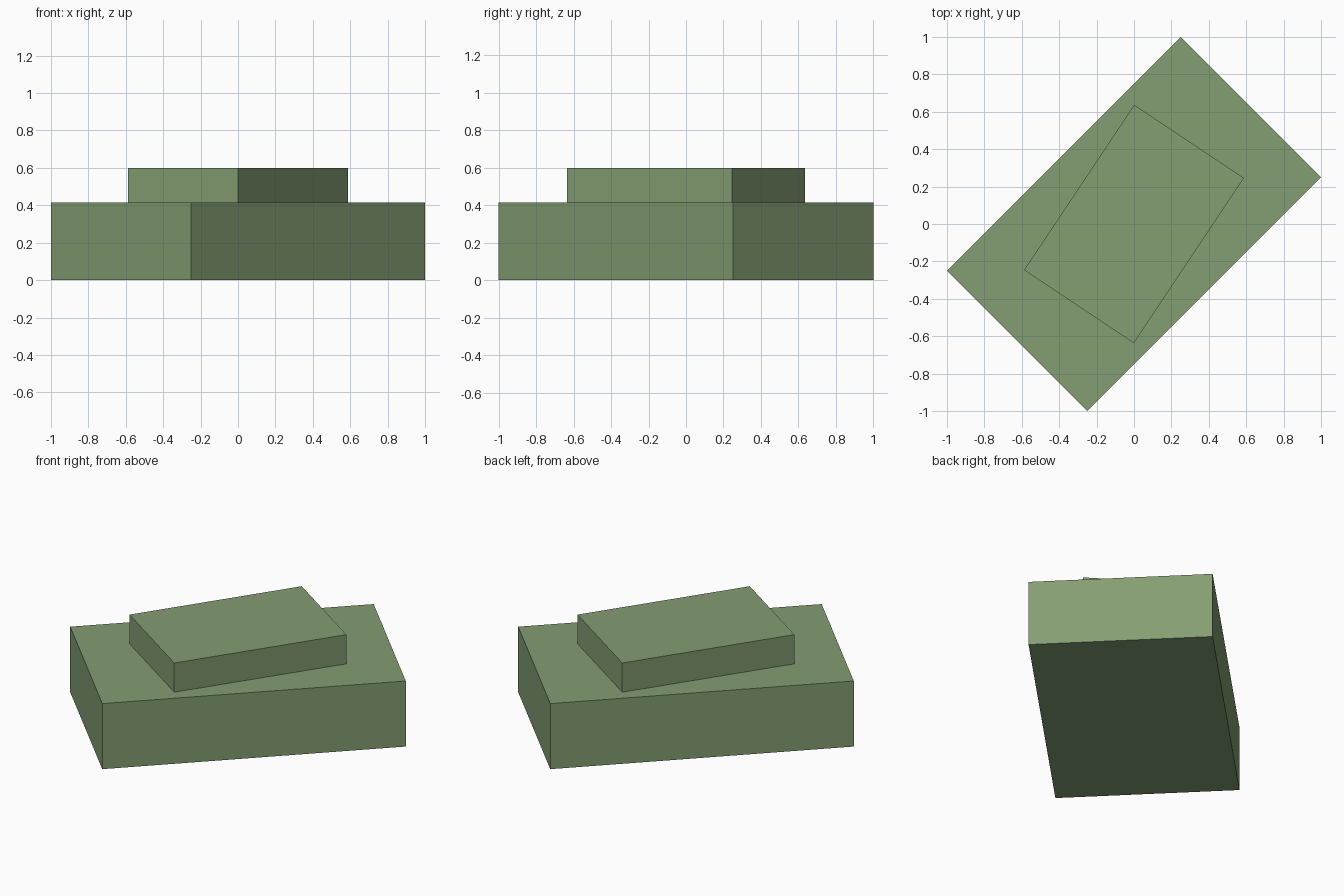
import bpy
from math import radians

if "Cube" in bpy.data.objects:
    bpy.data.objects.remove(bpy.data.objects["Cube"])

green = bpy.data.materials.new("green")
green.diffuse_color = (0.23, 0.34, 0.17, 1)
green.use_nodes = True
green.node_tree.nodes["Principled BSDF"].inputs["Base Color"].default_value = green.diffuse_color


def block(name, length, width, z0, z1, angle):
    """Box centred on the z axis, turned by angle degrees."""
    bpy.ops.mesh.primitive_cube_add(size=1, location=(0, 0, (z0 + z1) / 2),
                                    rotation=(0, 0, radians(angle)))
    ob = bpy.context.object
    ob.name = name
    ob.scale = (length, width, z1 - z0)
    bpy.ops.object.transform_apply(location=False, rotation=False, scale=True)
    ob.data.materials.append(green)
    return ob


# Wide lower slab, turned 45 degrees
block("lower_slab", 1.768, 1.06, 0, 0.415, 45)
# Smaller slab resting on it, turned a little further
block("upper_slab", 1.06, 0.705, 0.415, 0.60, 56.3)
